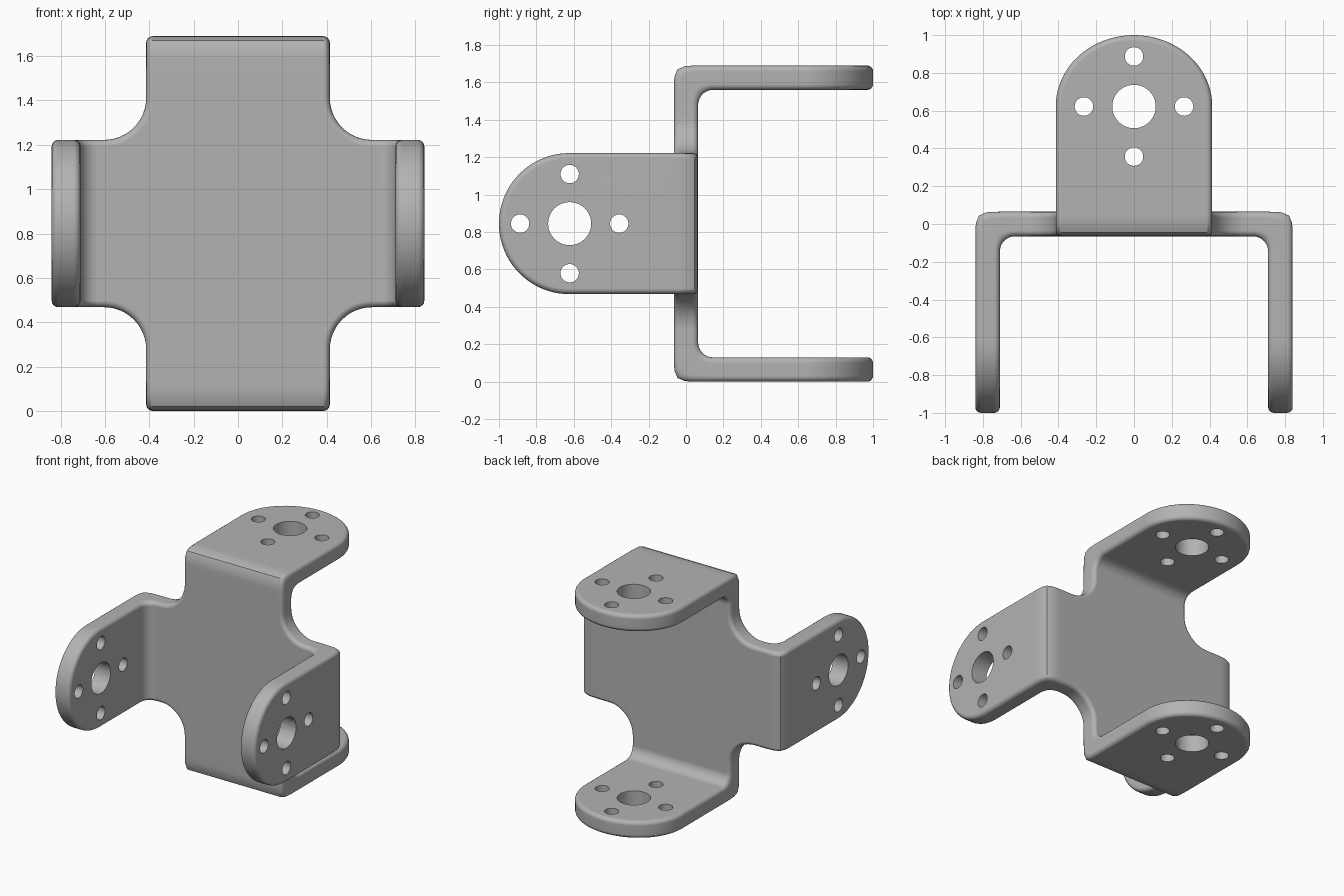
import bpy, bmesh
from math import sin, cos, pi, radians
from mathutils import Vector, Matrix

cube = bpy.data.objects.get("Cube")
if cube:
    bpy.data.objects.remove(cube, do_unlink=True)

THICK = 0.13                 # sheet thickness
INNER = 0.08                 # inside bend radius
ROUND = 0.03                 # rim rounding
HALF_X, HALF_Z = 0.84, 0.845 # outer half sizes across the bent arms
WIDE_X, WIDE_Z = 0.377, 0.414  # half widths of the side and upright arms
NOTCH = 0.19
MID_Z = HALF_Z
REACH = 1 - THICK / 2        # tab depth measured from the inner sheet face
TAB_ROUND = 0.376
BEND_X = HALF_X - THICK - INNER
BEND_Z = HALF_Z - THICK - INNER
END_X, END_Z = BEND_X + REACH, BEND_Z + REACH
STEPS = 10

steel = bpy.data.materials.new("grey metal")
steel.use_nodes = True
grey = (0.45, 0.45, 0.45, 1)
steel.diffuse_color = grey
steel.node_tree.nodes["Principled BSDF"].inputs["Base Color"].default_value = grey


def arc(cx, cz, rx, rz, start, end, n):
    angles = [radians(start + (end - start) * i / n) for i in range(n + 1)]
    return [(cx + rx * cos(a), cz + rz * sin(a)) for a in angles]


def flat_outline():
    """Unfolded cross: one quarter, mirrored to all four."""
    q = arc(END_X - TAB_ROUND, 0, TAB_ROUND, WIDE_X, 0, 90, 20)
    q += arc(WIDE_Z + NOTCH, WIDE_X + NOTCH, NOTCH, NOTCH, -90, -180, 12)
    q += arc(0, END_Z - TAB_ROUND, WIDE_Z, TAB_ROUND, 0, 90, 20)
    back = q[::-1]
    return (q + [(-x, z) for x, z in back][1:] + [(-x, -z) for x, z in q][1:]
            + [(x, -z) for x, z in back][1:-1])


def fold(s, w, start):
    """Fold distance s at depth w below the inner face; return (along, rise)."""
    if s <= start:
        return s, -w
    if s >= start + INNER:
        return start + INNER + w, s - start
    a = (s - start) / INNER * pi / 2
    p = 7
    outer = (INNER + THICK) / (sin(a) ** p + cos(a) ** p) ** (1 / p)
    r = INNER + (outer - INNER) * w / THICK
    return start + r * sin(a), INNER - r * cos(a)


# Flat cross with a rounded rim
bm = bmesh.new()
face = bm.faces.new([bm.verts.new((x, -THICK / 2, z)) for x, z in flat_outline()])
grown = bmesh.ops.extrude_face_region(bm, geom=[face])["geom"]
for v in grown:
    if isinstance(v, bmesh.types.BMVert):
        v.co.y = THICK / 2
bmesh.ops.recalc_face_normals(bm, faces=bm.faces)
rim = [e for e in bm.edges if abs(e.verts[0].co.y - e.verts[1].co.y) < 0.001]
bmesh.ops.bevel(bm, geom=rim, offset=ROUND, segments=4, profile=0.5, affect='EDGES')

# Cut lines for the bends, then fold each arm
for axis, start in ((Vector((1, 0, 0)), BEND_X), (Vector((0, 0, 1)), BEND_Z)):
    for side in (-1, 1):
        for i in range(STEPS + 1):
            point = axis * side * (start + INNER * i / STEPS)
            geom = bm.verts[:] + bm.edges[:] + bm.faces[:]
            bmesh.ops.bisect_plane(bm, geom=geom, plane_co=point, plane_no=axis, dist=1e-5)
for v in bm.verts:
    x, y, z = v.co
    if abs(x) > BEND_X:      # side arms fold forward
        along, rise = fold(abs(x), y + THICK / 2, BEND_X)
        v.co = (along if x > 0 else -along, -THICK / 2 - rise, z)
    elif abs(z) > BEND_Z:    # upper and lower arms fold back
        along, rise = fold(abs(z), THICK / 2 - y, BEND_Z)
        v.co = (x, THICK / 2 + rise, along if z > 0 else -along)
    v.co.z += MID_Z
bmesh.ops.recalc_face_normals(bm, faces=bm.faces)
mesh = bpy.data.meshes.new("folded_bracket")
bm.to_mesh(mesh)
bm.free()
mesh.materials.append(steel)
bracket = bpy.data.objects.new("folded_bracket", mesh)
bpy.context.collection.objects.link(bracket)

# Bore and four screw holes through each pair of tabs
HOLE_Y, PITCH, BORE, SCREW = 0.622, 0.265, 0.115, 0.049
bm = bmesh.new()
for turn, y in ((Matrix.Rotation(pi / 2, 4, 'Y'), -HOLE_Y), (Matrix.Identity(4), HOLE_Y)):
    holes = [(0, 0, BORE)]
    holes += [(PITCH * i, PITCH * j, SCREW) for i, j in ((1, 0), (-1, 0), (0, 1), (0, -1))]
    for i, j, r in holes:
        place = Matrix.Translation((0, y, MID_Z)) @ turn @ Matrix.Translation((i, j, 0))
        bmesh.ops.create_cone(bm, cap_ends=True, segments=40, radius1=r, radius2=r,
                              depth=2, matrix=place)
mesh = bpy.data.meshes.new("hole_cutter")
bm.to_mesh(mesh)
bm.free()
mesh.materials.append(steel)
cutter = bpy.data.objects.new("hole_cutter", mesh)
cutter.hide_render = True
bpy.context.collection.objects.link(cutter)

bpy.ops.object.select_all(action='DESELECT')
bpy.context.view_layer.objects.active = bracket
bracket.select_set(True)
cut = bracket.modifiers.new("holes", 'BOOLEAN')
cut.operation = 'DIFFERENCE'
cut.solver = 'EXACT'
cut.object = cutter
bpy.ops.object.modifier_apply(modifier=cut.name)
bpy.data.objects.remove(cutter, do_unlink=True)

# Smooth rims and bends, flat faces kept flat
bpy.ops.object.shade_smooth_by_angle(angle=radians(35))
normals = bracket.modifiers.new("flat_faces", 'WEIGHTED_NORMAL')
normals.keep_sharp = True
